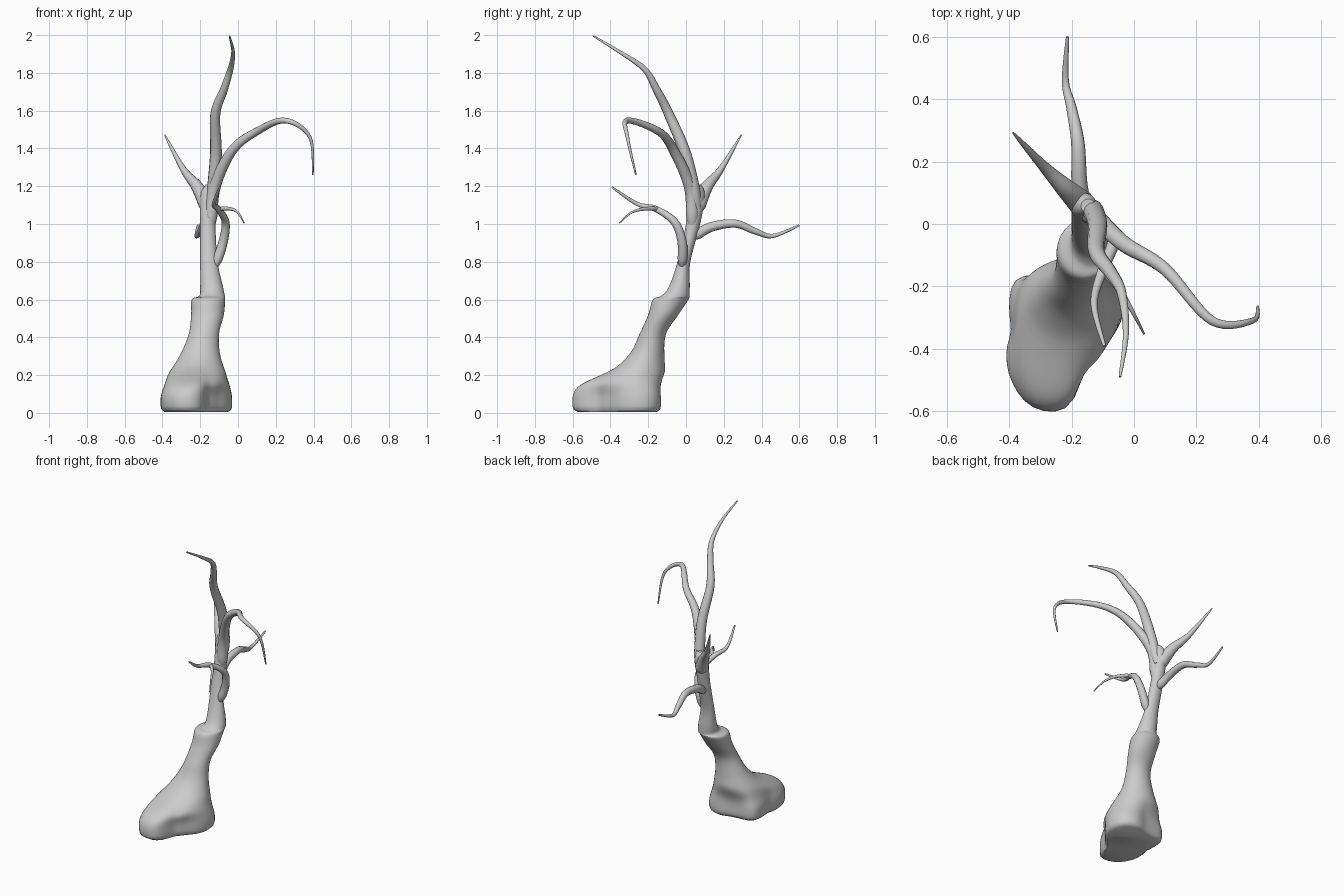
import bpy, bmesh, math
from mathutils import Vector

if "Cube" in bpy.data.objects:
    bpy.data.objects.remove(bpy.data.objects["Cube"])

def catmull(a, b, c, d, t):
    return 0.5 * (2*b + (c-a)*t + (2*a-5*b+4*c-d)*t*t + (3*b-a-3*c+d)*t**3)

def smoothstep(a, b, v):
    t = min(max((v-a) / (b-a), 0), 1)
    return t*t*(3 - 2*t)

# Root flare outline: radii at even angles around the foot centre
LOBES = [.165, .205, .235, .225, .19, .195, .225, .195,
         .175, .205, .24, .268, .25, .15, .13, .135]
FOOT = (-.22, -.34)

def lobe_radius(turn):
    f = turn * len(LOBES)
    i = int(f)
    return catmull(*[LOBES[(i+k) % len(LOBES)] for k in (-1, 0, 1, 2)], f - i)

# Trunk sections: z, xmin, xmax, ymin, ymax
RINGS = [
    (.005, -.39, -.03, -.58, -.10),
    (.12, -.39, -.03, -.55, -.10),
    (.20, -.37, -.06, -.42, -.105),
    (.31, -.305, -.095, -.30, -.115),
    (.42, -.26, -.10, -.245, -.105),
    (.52, -.248, -.075, -.20, -.04),
    (.60, -.245, -.068, -.175, .013),
    (.62, -.205, -.07, -.13, .018),
    (.67, -.20, -.08, -.09, .02),
    (.80, -.20, -.108, -.045, .023),
    (1.0, -.20, -.12, 0, .075),
    (1.15, -.20, -.12, .02, .10),
    (1.21, -.17, -.125, .035, .08),
]

def build_trunk():
    bm = bmesh.new()
    n, sub, loops, last = 48, 6, [], len(RINGS) - 1
    for step in range(last * sub + 1):
        i = min(step // sub, last - 1)
        four = [RINGS[min(max(i+k, 0), last)] for k in (-1, 0, 1, 2)]
        z, x0, x1, y0, y1 = [catmull(*v, step / sub - i) for v in zip(*four)]
        # flare fades into a plain oval going up, and rounds under at the ground
        w = 1 - smoothstep(.08, .25, z)
        scale = (1 - .1 * smoothstep(.07, .2, z)) * (1 - .15 * max(0, 1 - z/.03)**2)
        loop = []
        for j in range(n):
            c, s = math.cos(2*math.pi*j/n), math.sin(2*math.pi*j/n)
            r = lobe_radius(j/n) * scale
            oval = Vector(((x0+x1)/2 + (x1-x0)/2*c, (y0+y1)/2 + (y1-y0)/2*s, z))
            flare = Vector((FOOT[0] + r*c, FOOT[1] + r*s, z))
            loop.append(bm.verts.new(oval.lerp(flare, w)))
        loops.append(loop)
    for a, b in zip(loops, loops[1:]):
        for j in range(n):
            k = (j+1) % n
            bm.faces.new((a[j], a[k], b[k], b[j]))
    bm.faces.new(loops[0][::-1])
    bm.faces.new(loops[-1])
    me = bpy.data.meshes.new("trunk")
    bm.to_mesh(me)
    bm.free()
    ob = bpy.data.objects.new("trunk", me)
    bpy.context.collection.objects.link(ob)
    return ob

def branch(name, radius, tip, power, pts):
    """Smooth tube through the points, thinning from radius to tip."""
    cu = bpy.data.curves.new(name, 'CURVE')
    cu.dimensions = '3D'
    cu.bevel_depth = 1
    cu.bevel_resolution = 4
    cu.use_fill_caps = True
    path, last, sub = [], len(pts) - 1, 8
    for step in range(last * sub + 1):
        i = min(step // sub, last - 1)
        four = [pts[min(max(i+k, 0), last)] for k in (-1, 0, 1, 2)]
        path.append([catmull(*v, step / sub - i) for v in zip(*four)])
    sp = cu.splines.new('POLY')
    sp.points.add(len(path) - 1)
    for k, (p, co) in enumerate(zip(sp.points, path)):
        p.co = (*co, 1)
        t = k / (len(path) - 1)
        p.radius = radius + (tip - radius) * t**power
        p.radius *= .6 + .4 * min(1, k / 3)      # rounded root end
    ob = bpy.data.objects.new(name, cu)
    bpy.context.collection.objects.link(ob)
    return ob

parts = [build_trunk()]
# tall leader sweeping forward
parts.append(branch("top_branch", .036, .004, 1.1, [
    (-.14, .06, 1.08), (-.117, 0, 1.36), (-.12, -.09, 1.58), (-.075, -.155, 1.71),
    (-.04, -.22, 1.82), (-.026, -.35, 1.91), (-.045, -.49, 1.995)]))
# long arching bough to the right
parts.append(branch("arching_branch", .037, .004, 1, [
    (-.145, .035, .99), (-.125, .022, 1.19), (-.03, -.065, 1.39), (.10, -.145, 1.49),
    (.25, -.31, 1.548), (.38, -.31, 1.46), (.397, -.265, 1.26)]))
# pointed fork to the back left
parts.append(branch("left_fork", .05, .003, .9, [
    (-.15, .05, 1.07), (-.215, .11, 1.195), (-.29, .185, 1.29), (-.388, .293, 1.472)]))
# wavy branch to the back
parts.append(branch("back_branch", .028, .005, 1.4, [
    (-.16, .04, .93), (-.175, .13, .983), (-.18, .26, 1.002),
    (-.20, .37, .96), (-.22, .46, .937), (-.213, .60, .993)]))
# low front branch and its twig
parts.append(branch("front_branch", .027, .005, 1.4, [
    (-.12, -.02, .78), (-.08, -.02, .90), (-.066, -.06, 1.01),
    (-.105, -.16, 1.08), (-.128, -.26, 1.107), (-.095, -.392, 1.195)]))
parts.append(branch("front_twig", .013, .003, .9, [
    (-.10, -.15, 1.08), (-.04, -.22, 1.08), (0, -.29, 1.06), (.032, -.352, 1.005)]))

# Turn the branches into meshes and smooth everything
bpy.ops.object.select_all(action='DESELECT')
for ob in parts:
    ob.select_set(True)
bpy.context.view_layer.objects.active = parts[0]
bpy.ops.object.convert(target='MESH')
bpy.ops.object.shade_smooth_by_angle(angle=math.radians(50))
